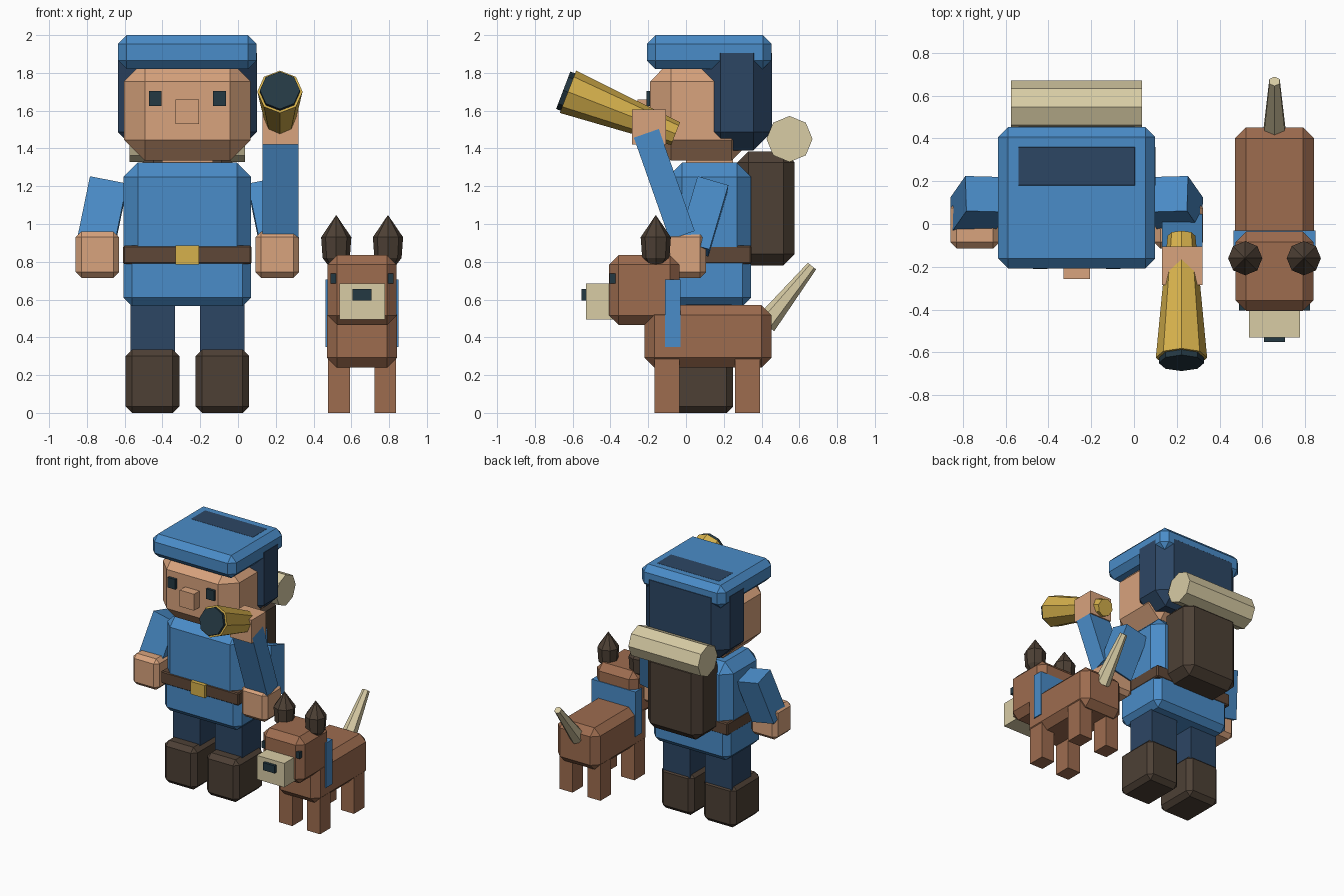
import bpy, bmesh
from mathutils import Vector, Matrix

cube = bpy.data.objects.get("Cube")
if cube:
    bpy.data.objects.remove(cube)


def material(name, r, g, b):
    linear = [((c / 255 + 0.055) / 1.055) ** 2.4 for c in (r, g, b)] + [1]
    m = bpy.data.materials.new(name)
    m.use_nodes = True
    m.diffuse_color = linear
    bsdf = next(n for n in m.node_tree.nodes if n.type == 'BSDF_PRINCIPLED')
    bsdf.inputs["Base Color"].default_value = linear
    return m


BLUE = material("blue cloth", 74, 140, 200)
NAVY = material("navy cloth", 44, 70, 100)
SKIN = material("skin", 216, 163, 125)
FUR = material("brown fur", 157, 108, 79)
LEATHER = material("dark leather", 77, 64, 53)
BELT = material("belt leather", 94, 71, 55)
GOLD = material("gold", 214, 177, 76)
CREAM = material("cream", 216, 204, 165)
BLACK = material("blue black", 36, 56, 66)


def finish(name, bm, mat, matrix=None):
    if matrix:
        bm.transform(matrix)
    bmesh.ops.recalc_face_normals(bm, faces=bm.faces)
    me = bpy.data.meshes.new(name)
    bm.to_mesh(me)
    bm.free()
    me.materials.append(mat)
    ob = bpy.data.objects.new(name, me)
    bpy.context.collection.objects.link(ob)
    return ob


def box(name, mat, x, y, z, chamfer=0, matrix=None):
    """Box from (min, max) ranges, with optional chamfered edges."""
    bm = bmesh.new()
    bmesh.ops.create_cube(bm, size=1)
    for v in bm.verts:
        v.co = [r[0] if c < 0 else r[1] for c, r in zip(v.co, (x, y, z))]
    if chamfer:
        bmesh.ops.bevel(bm, geom=bm.edges[:], offset=chamfer, segments=1,
                        affect='EDGES', profile=0.5)
    return finish(name, bm, mat, matrix)


def span(centre, width):
    return (centre - width / 2, centre + width / 2)


def along(start, end):
    """Matrix placing the z axis on the line from start to end."""
    a, b = Vector(start), Vector(end)
    turn = Vector((0, 0, 1)).rotation_difference(b - a).to_matrix().to_4x4()
    return Matrix.Translation((a + b) / 2) @ turn, (b - a).length


def limb(name, mat, start, end, wide, deep):
    m, length = along(start, end)
    return box(name, mat, span(0, wide), span(0, deep), span(0, length), 0, m)


def tube(name, mat, start, end, r1, r2, sides=8):
    m, length = along(start, end)
    bm = bmesh.new()
    bmesh.ops.create_cone(bm, cap_ends=True, segments=sides, radius1=r1,
                          radius2=r2, depth=length)
    return finish(name, bm, mat, m)


# Person: the body is centred on MID
MID = -0.268
SIDES = (("right", -1), ("left", 1))

for side, s in SIDES:
    c = MID + s * 0.185
    box(side + "_boot", LEATHER, span(c, 0.285), (-0.1, 0.25), (0, 0.335), 0.035)
    box(side + "_leg", NAVY, span(MID + s * 0.184, 0.235), (0.0, 0.24), (0.3, 0.62))
    # hanging arm and hand
    limb(side + "_arm", BLUE, (MID + s * 0.49, 0.04, 0.87),
         (MID + s * 0.42, 0.14, 1.21), 0.2, 0.17)
    box(side + "_hand", SKIN, span(MID + s * 0.476, 0.23), (-0.115, 0.105),
        (0.715, 0.96), 0.03)
    # eye
    box(side + "_eye", BLACK, span(MID + s * 0.17, 0.068), (-0.21, -0.18),
        (1.625, 1.705))

box("tunic_skirt", BLUE, span(MID, 0.675), (-0.095, 0.345), (0.565, 0.86), 0.045)
box("tunic_top", BLUE, span(MID, 0.675), (-0.095, 0.345), (0.8, 1.325), 0.075)
box("belt", BELT, span(MID, 0.68), (-0.1, 0.348), (0.787, 0.885), 0.008)
box("buckle", GOLD, span(MID, 0.125), (-0.125, -0.09), (0.785, 0.885))
box("neck", SKIN, span(MID, 0.27), (0.0, 0.25), (1.28, 1.4))
box("head", SKIN, span(MID, 0.67), (-0.19, 0.35), (1.335, 1.865), 0.11)
box("nose", SKIN, span(MID, 0.125), (-0.258, -0.18), (1.53, 1.66))
box("cap", BLUE, span(MID, 0.734), (-0.207, 0.453), (1.82, 2.0), 0.046)
box("back_hair", NAVY, span(MID, 0.737), (0.085, 0.455), (1.39, 2.001), 0.097)

# Pack with bedroll
box("backpack", LEATHER, span(MID, 0.48), (0.27, 0.575), (0.78, 1.385), 0.06)
tube("bedroll", CREAM, (-0.575, 0.548, 1.45), (0.037, 0.548, 1.45), 0.122, 0.122)

# Raised arm with spyglass
limb("raised_arm", BLUE, (0.225, -0.02, 0.94), (0.225, -0.21, 1.48), 0.19, 0.14)
box("raised_hand", SKIN, span(0.225, 0.19), (-0.285, -0.105), (1.42, 1.605))
tube("spyglass", GOLD, (0.222, -0.625, 1.70), (0.222, -0.055, 1.478), 0.12, 0.065)
tube("spyglass_lens", BLACK, (0.222, -0.65, 1.708), (0.222, -0.6, 1.689), 0.106, 0.106)

# Dog
DOG = 0.657
box("dog_body", FUR, span(DOG, 0.37), (-0.22, 0.452), (0.24, 0.57), 0.052)
box("dog_head", FUR, span(DOG, 0.365), (-0.407, -0.035), (0.465, 0.835), 0.05)
box("dog_snout", CREAM, span(DOG, 0.24), (-0.53, -0.35), (0.495, 0.685))
box("dog_nose", BLACK, span(DOG, 0.1), (-0.552, -0.52), (0.595, 0.655))
box("dog_collar", BLUE, span(DOG, 0.385), (-0.11, -0.03), (0.35, 0.705))
tube("dog_tail", CREAM, (DOG, 0.42, 0.47), (DOG, 0.667, 0.777), 0.06, 0.028, 6)

EAR_PROFILE = ((0.765, 0.03), (0.82, 0.072), (0.93, 0.08), (1.045, 0.002))
for side, s in SIDES:
    for place, y in (("front", -0.1), ("back", 0.325)):
        box(f"dog_{place}_{side}_leg", FUR, span(DOG + s * 0.122, 0.115),
            span(y, 0.132), (0, 0.3))
    box(f"dog_{side}_eye", BLACK, span(DOG + s * 0.152, 0.03), span(-0.388, 0.032),
        (0.685, 0.737))
    # spindle shaped ear, stacked from eight-sided rings
    bm = bmesh.new()
    for (z1, r1), (z2, r2) in zip(EAR_PROFILE, EAR_PROFILE[1:]):
        bmesh.ops.create_cone(bm, segments=8, radius1=r1, radius2=r2, depth=z2 - z1,
                              matrix=Matrix.Translation((DOG + s * 0.137, -0.16, (z1 + z2) / 2)))
    bmesh.ops.remove_doubles(bm, verts=bm.verts, dist=0.0005)
    bmesh.ops.holes_fill(bm, edges=bm.edges, sides=8)
    finish(f"dog_{side}_ear", bm, LEATHER)
